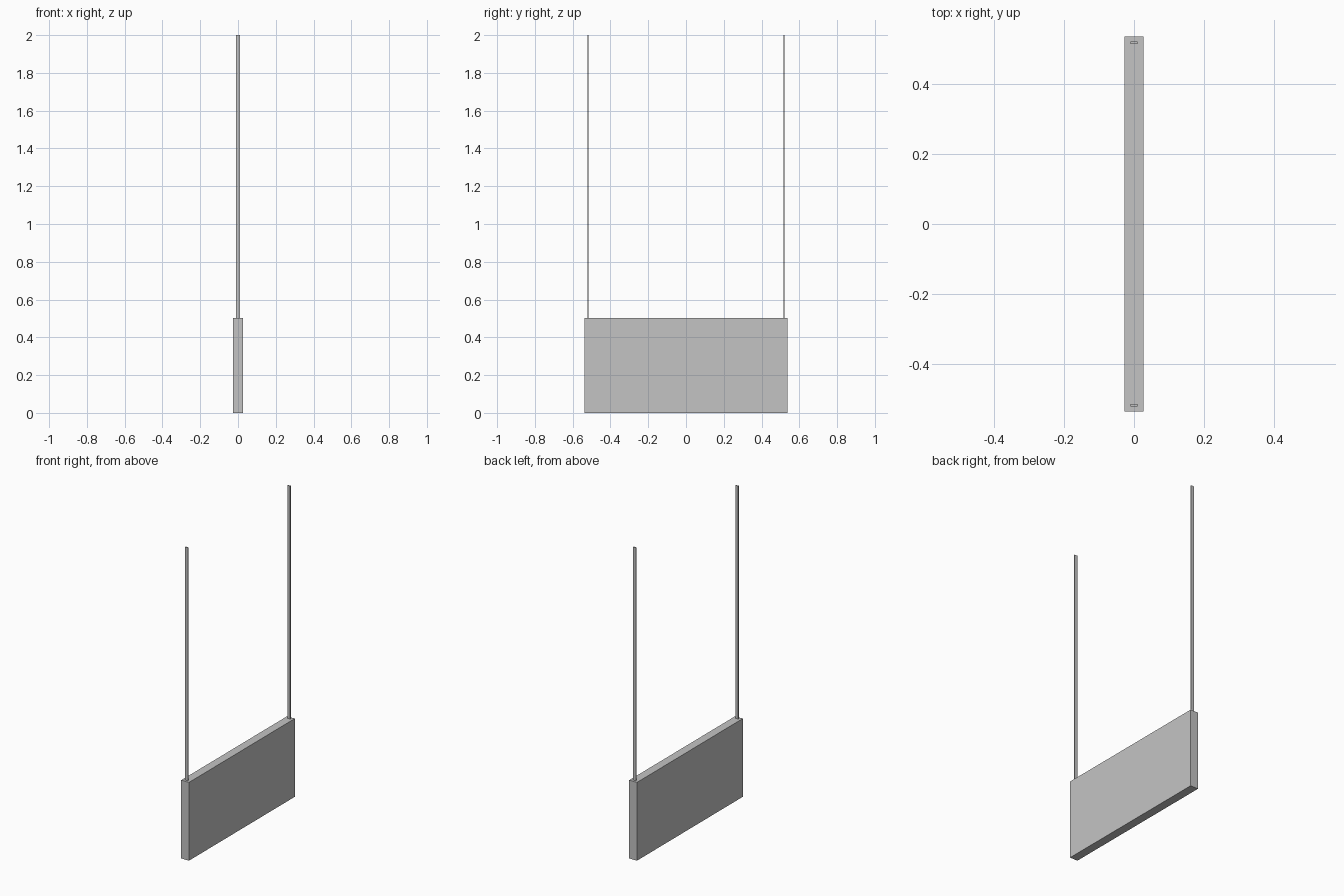
import bpy

cube = bpy.data.objects.get("Cube")
if cube:
    bpy.data.objects.remove(cube, do_unlink=True)

# Single plain grey
grey = bpy.data.materials.new("light_grey")
grey.use_nodes = True
colour = (0.55, 0.55, 0.55, 1)
grey.diffuse_color = colour
grey.node_tree.nodes["Principled BSDF"].inputs["Base Color"].default_value = colour


def box(name, size, y, bottom):
    """Box of the given size, centred on x, standing at a given height."""
    bpy.ops.mesh.primitive_cube_add(size=1, location=(0, y, bottom + size[2] / 2))
    obj = bpy.context.object
    obj.name = name
    obj.scale = size
    bpy.ops.object.transform_apply(location=False, rotation=False, scale=True)
    obj.data.materials.append(grey)
    return obj


PANEL_HEIGHT = 0.503
TOP = 2.0

# Hanging sign panel
box("sign_panel", (0.055, 1.075, PANEL_HEIGHT), 0, 0)

# Flat hanger straps near both ends
for name, side in (("front_hanger", -1), ("back_hanger", 1)):
    box(name, (0.021, 0.007, TOP - PANEL_HEIGHT), side * 0.519, PANEL_HEIGHT)
